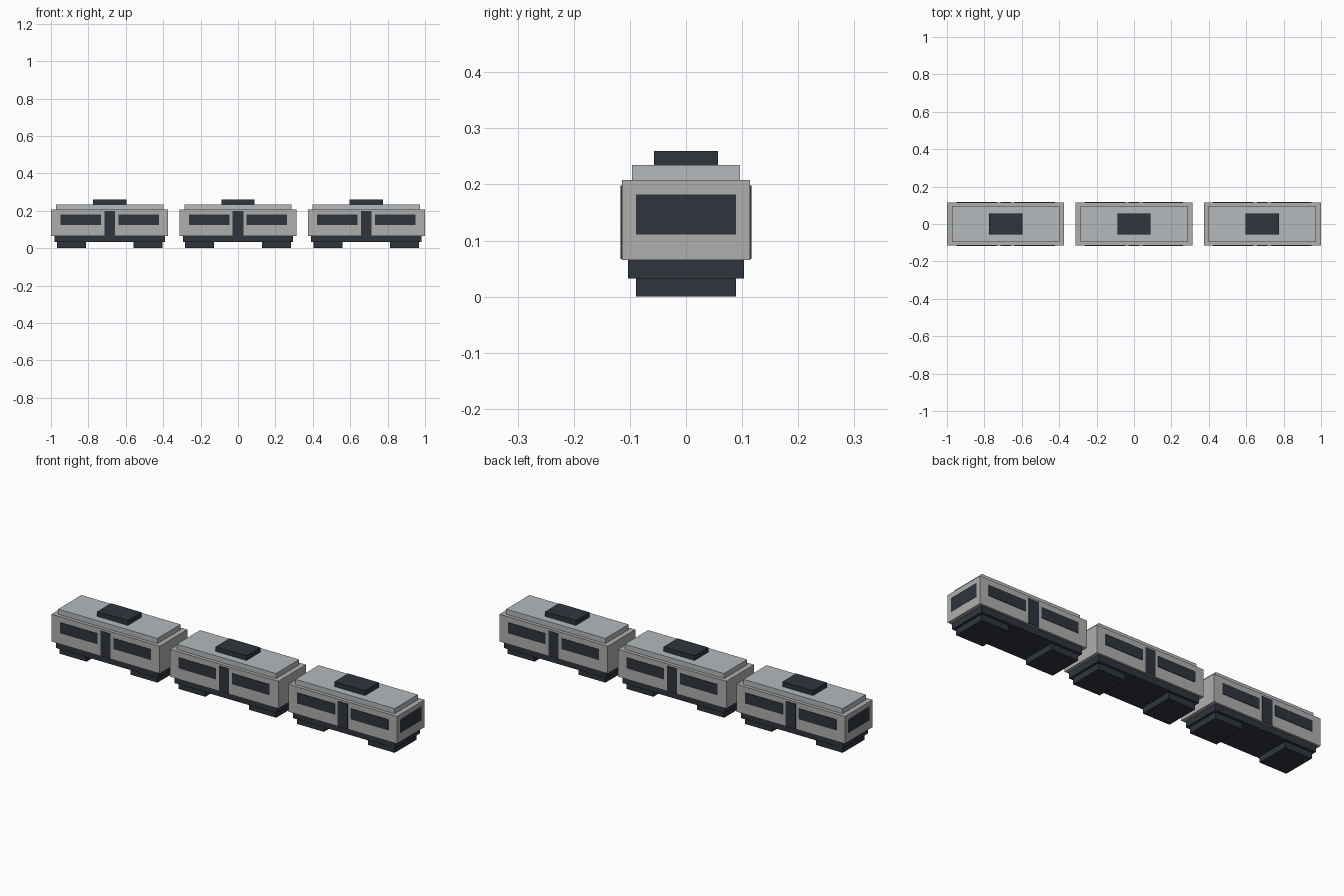
import bpy

if "Cube" in bpy.data.objects:
    bpy.data.objects.remove(bpy.data.objects["Cube"])


def material(name, rgb):
    m = bpy.data.materials.new(name)
    m.diffuse_color = (*rgb, 1)
    m.use_nodes = True
    m.node_tree.nodes["Principled BSDF"].inputs["Base Color"].default_value = m.diffuse_color
    return m


DARK = material("dark_blue_grey", (0.028, 0.035, 0.048))
ROOF = material("roof_grey", (0.46, 0.49, 0.51))
SHELL = material("shell_grey", (0.43, 0.43, 0.42))


def box(name, x, y, z, mat):
    """Box from (min, max) ranges along each axis."""
    bpy.ops.mesh.primitive_cube_add(
        size=1, location=[(a + b) / 2 for a, b in (x, y, z)])
    ob = bpy.context.object
    ob.name = name
    ob.scale = [b - a for a, b in (x, y, z)]
    bpy.ops.object.transform_apply(location=False, rotation=False, scale=True)
    ob.data.materials.append(mat)
    return ob


def centred(name, cx, hx, hy, z, mat):
    return box(name, (cx - hx, cx + hx), (-hy, hy), z, mat)


def carriage(cx, label):
    # stacked main volumes
    centred(label + "_body", cx, 0.313, 0.114, (0.065, 0.208), SHELL)
    centred(label + "_roof", cx, 0.287, 0.096, (0.208, 0.235), ROOF)
    centred(label + "_roof_unit", cx, 0.089, 0.057, (0.235, 0.26), DARK)
    centred(label + "_underframe", cx, 0.295, 0.103, (0.032, 0.065), DARK)
    # wheel bogies
    for s in (-1, 1):
        centred(label + "_bogie", cx + s * 0.205, 0.078, 0.089, (0, 0.032), DARK)
    # doors and windows on both long sides
    for s in (-1, 1):
        y = sorted((s * 0.112, s * 0.1165))
        box(label + "_door", (cx - 0.029, cx + 0.029), y, (0.067, 0.198), DARK)
        for t in (-1, 1):
            x = sorted((cx + t * 0.046, cx + t * 0.263))
            box(label + "_side_window", x, y, (0.123, 0.179), DARK)


for cx, label in ((-0.686, "rear_car"), (0, "middle_car"), (0.686, "front_car")):
    carriage(cx, label)

# cab windows on the outer ends of the train
for s in (-1, 1):
    box("cab_window", sorted((s * 0.996, s * 1.0)), (-0.089, 0.089),
        (0.111, 0.182), DARK)
